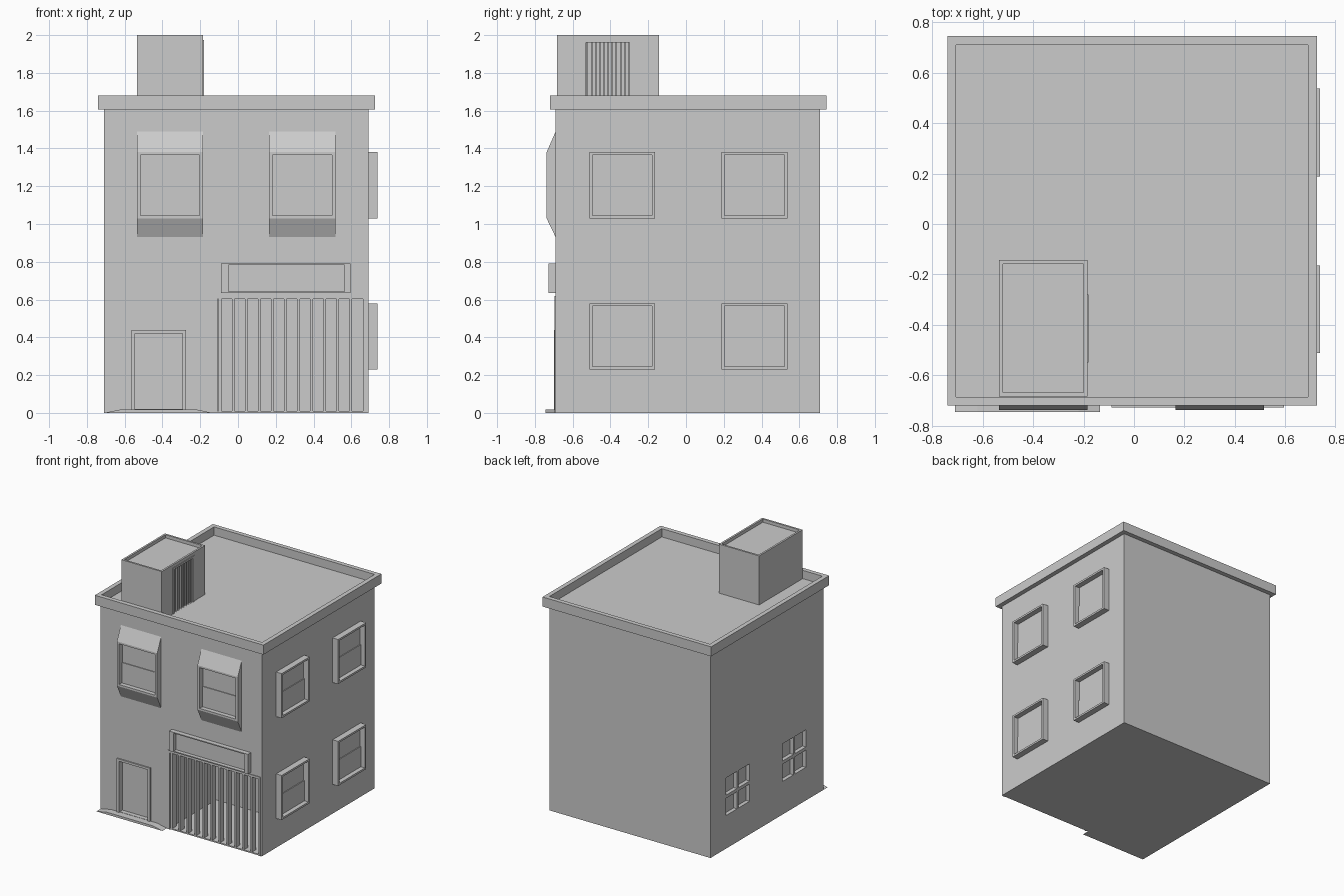
import bpy, bmesh
from mathutils import Vector

if "Cube" in bpy.data.objects:
    bpy.data.objects.remove(bpy.data.objects["Cube"])


def boxes_mesh(name, boxes):
    """One object from boxes given as (x0, x1, y0, y1, z0, z1)."""
    bm = bmesh.new()
    for x0, x1, y0, y1, z0, z1 in boxes:
        r = bmesh.ops.create_cube(bm, size=1)
        for v in r['verts']:
            v.co = Vector(((x0 + x1) / 2 + v.co.x * (x1 - x0),
                           (y0 + y1) / 2 + v.co.y * (y1 - y0),
                           (z0 + z1) / 2 + v.co.z * (z1 - z0)))
    return finish(name, bm)


def finish(name, bm):
    bmesh.ops.recalc_face_normals(bm, faces=bm.faces)
    me = bpy.data.meshes.new(name)
    bm.to_mesh(me)
    bm.free()
    ob = bpy.data.objects.new(name, me)
    bpy.context.collection.objects.link(ob)
    return ob


def cut(ob, boxes):
    """Carve disjoint boxes out of an object."""
    cutter = boxes_mesh("cutter", boxes)
    cutter.hide_render = True
    m = ob.modifiers.new("cut", 'BOOLEAN')
    m.operation, m.solver, m.object = 'DIFFERENCE', 'EXACT', cutter
    dg = bpy.context.evaluated_depsgraph_get()
    me = bpy.data.meshes.new_from_object(ob.evaluated_get(dg))
    ob.modifiers.clear()
    ob.data = me
    bpy.data.objects.remove(cutter)


def prism_x(name, profile, x0, x1):
    """Extrude a (y, z) profile along x."""
    bm = bmesh.new()
    f = bm.faces.new([bm.verts.new((x0, y, z)) for y, z in profile])
    r = bmesh.ops.extrude_face_region(bm, geom=[f])
    for v in r['geom']:
        if isinstance(v, bmesh.types.BMVert):
            v.co.x = x1
    return finish(name, bm)


# Main block with garage room, door recess and four-pane openings on the left
body = boxes_mesh("walls", [(-0.71, 0.69, -0.69, 0.71, 0, 1.61)])
holes = [(-0.11, 0.665, -0.8, -0.115, 0.01, 0.605),
         (-0.545, -0.295, -0.8, -0.655, 0.02, 0.42)]
for y in (-0.33, 0.37):
    for dy in (-0.145, 0.01):
        for z in (0.26, 0.42):
            holes.append((-0.8, -0.68, y + dy, y + dy + 0.135, z, z + 0.135))
cut(body, holes)

# Parapet around the flat roof
parapet = boxes_mesh("parapet", [(-0.74, 0.725, -0.72, 0.745, 1.605, 1.68)])
cut(parapet, [(-0.705, 0.69, -0.685, 0.71, 1.615, 1.8)])

# Roof hut with sunk top and barred doorway facing right
hut = boxes_mesh("roof_hut", [(-0.535, -0.185, -0.683, -0.143, 1.61, 2.0)])
cut(hut, [(-0.52, -0.2, -0.668, -0.158, 1.975, 2.1),
          (-0.3, -0.1, -0.535, -0.295, 1.616, 1.96)])
boxes_mesh("roof_hut_door_frame", [
    (-0.19, -0.18, -0.55, -0.53, 1.61, 1.975),
    (-0.19, -0.18, -0.30, -0.28, 1.61, 1.975),
    (-0.19, -0.18, -0.53, -0.30, 1.96, 1.975)])
boxes_mesh("roof_hut_bars", [
    (-0.215, -0.19, -0.526 + i * 0.022, -0.518 + i * 0.022, 1.615, 1.962)
    for i in range(11)])

# Projecting bay windows on the front
for n, x in enumerate((-0.36, 0.34)):
    bay = prism_x(f"bay_window_{n}", [(-0.68, 0.93), (-0.69, 0.93), (-0.738, 1.03),
                                      (-0.738, 1.38), (-0.69, 1.49), (-0.68, 1.49)],
                  x - 0.175, x + 0.175)
    cut(bay, [(x - 0.157, x + 0.157, -0.8, -0.697, 1.045, 1.365)])
    boxes_mesh(f"bay_sash_{n}", [(x - 0.157, x + 0.157, -0.703, -0.69, 1.045, 1.205)])

# Box windows on the right side
for n, (y, z) in enumerate([(y, z) for y in (-0.338, 0.363) for z in (0.405, 1.205)]):
    win = boxes_mesh(f"side_window_{n}", [(0.68, 0.738, y - 0.174, y + 0.174,
                                           z - 0.175, z + 0.175)])
    cut(win, [(0.697, 0.8, y - 0.158, y + 0.158, z - 0.16, z + 0.16)])
    boxes_mesh(f"side_sash_{n}", [(0.69, 0.703, y - 0.158, y + 0.158, z - 0.16, z)])

# Front door surround and its low tapered step
boxes_mesh("door_frame", [(-0.565, -0.545, -0.70, -0.685, 0, 0.438),
                          (-0.295, -0.275, -0.70, -0.685, 0, 0.438),
                          (-0.545, -0.295, -0.70, -0.685, 0.42, 0.438)])
step = boxes_mesh("door_step", [(-0.71, -0.135, -0.745, -0.68, 0, 0.018)])
for v in step.data.vertices:
    if v.co.z > 0.01:
        v.co.x = -0.62 if v.co.x < -0.4 else -0.22

# Garage grille: frame, top and bottom rails, vertical bars
boxes_mesh("garage_frame", [(-0.125, -0.108, -0.695, -0.66, 0, 0.62),
                            (0.663, 0.68, -0.695, -0.66, 0, 0.62),
                            (-0.108, 0.663, -0.695, -0.66, 0.602, 0.62)])
boxes_mesh("garage_bars", [(-0.102 + i * 0.0692, -0.088 + i * 0.0692, -0.69, -0.64,
                            0.008, 0.606) for i in range(11)])

# Framed panel above the garage
panel = boxes_mesh("garage_panel", [(-0.09, 0.595, -0.727, -0.68, 0.635, 0.79)])
cut(panel, [(-0.05, 0.565, -0.8, -0.697, 0.643, 0.782)])
